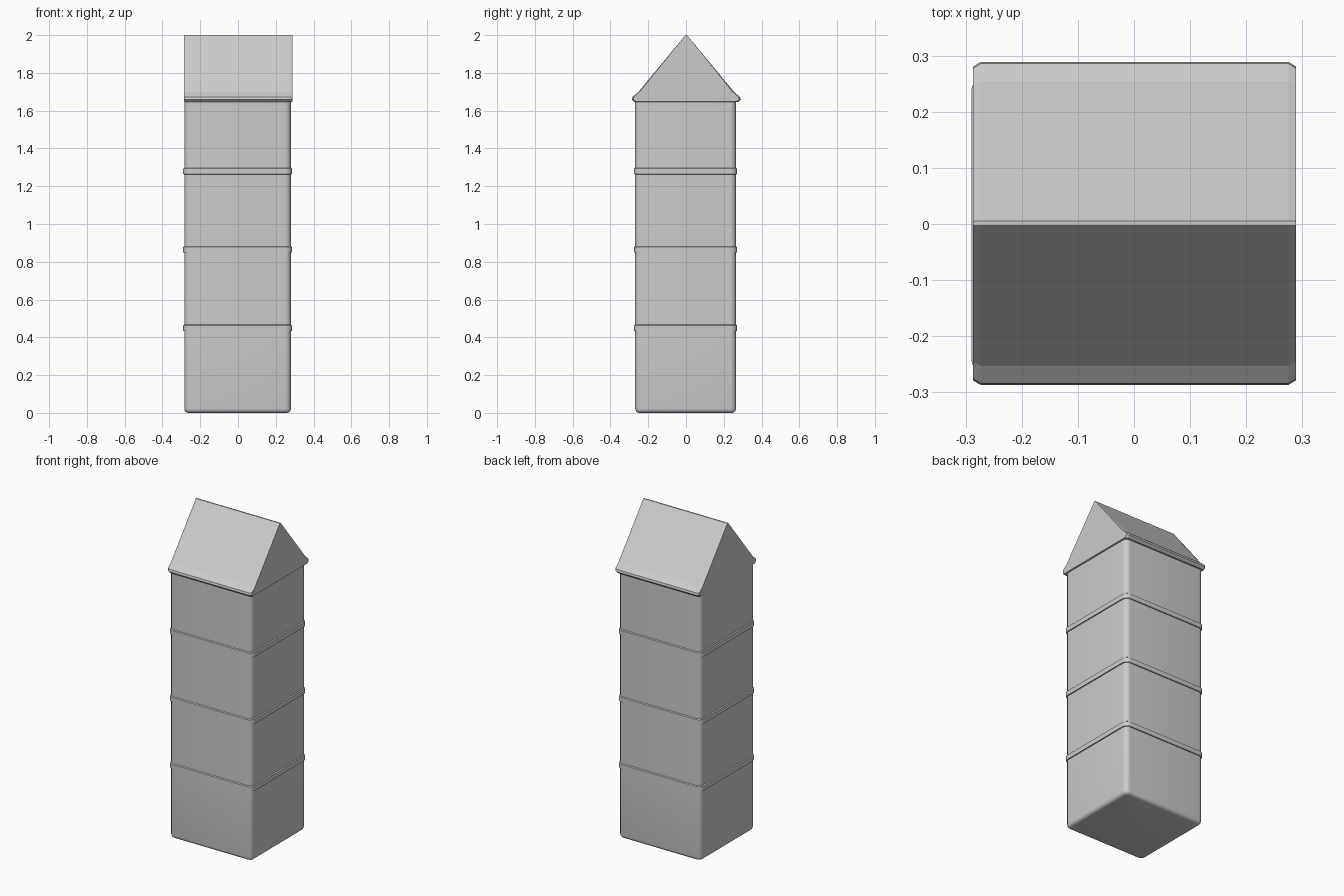
import bpy, bmesh, math

if "Cube" in bpy.data.objects:
    bpy.data.objects.remove(bpy.data.objects["Cube"])


def loft(name, rings):
    """Skin a closed mesh through a list of equal-length point rings."""
    bm = bmesh.new()
    loops = [[bm.verts.new(p) for p in ring] for ring in rings]
    n = len(loops[0])
    for a, b in zip(loops, loops[1:]):
        for i in range(n):
            j = (i + 1) % n
            bm.faces.new((a[i], a[j], b[j], b[i]))
    bm.faces.new(loops[0][::-1])
    bm.faces.new(loops[-1])
    bmesh.ops.recalc_face_normals(bm, faces=bm.faces)
    mesh = bpy.data.meshes.new(name)
    bm.to_mesh(mesh)
    bm.free()
    obj = bpy.data.objects.new(name, mesh)
    bpy.context.collection.objects.link(obj)
    return obj


def rounded_rect(offset, z, hx=0.282, hy=0.267, r=0.03, steps=6):
    """Horizontal rounded rectangle, grown outward by offset."""
    pts = []
    for k, (sx, sy) in enumerate(((1, 1), (-1, 1), (-1, -1), (1, -1))):
        for i in range(steps + 1):
            a = math.radians(90 * (k + i / steps))
            pts.append((-0.002 + sx * (hx - r) + (r + offset) * math.cos(a),
                        -0.002 + sy * (hy - r) + (r + offset) * math.sin(a), z))
    return pts


# Tower body: rounded foot, then walls with three raised bands
foot = 0.022
profile = []
for i in range(6):
    a = math.radians(18 * i)
    profile.append((foot * (math.sin(a) - 1), foot * (1 - math.cos(a))))
for z in (0.45, 0.865, 1.28):
    profile += [(0, z - 0.017), (0.006, z - 0.016),
                (0.006, z + 0.013), (0, z + 0.017)]
profile.append((0, 1.65))
body = loft("tower_body", [rounded_rect(o, z) for o, z in profile])
bpy.context.view_layer.objects.active = body
body.select_set(True)
bpy.ops.object.shade_smooth_by_angle(angle=math.radians(30))

# Gable roof: half section mirrored, with chamfered gable edges
half = [(0.274, 1.645), (0.288, 1.658), (0.285, 1.672), (0.254, 1.698), (0.004, 2.0)]
section = half + [(-y, z) for y, z in reversed(half)]


def roof_ring(x, scale):
    return [(0.001 + x, 0.001 + y * scale,
             z if z > 1.99 else 1.75 + (z - 1.75) * scale) for y, z in section]


loft("gable_roof", [roof_ring(-0.288, 0.97), roof_ring(-0.274, 1),
                    roof_ring(0.274, 1), roof_ring(0.288, 0.97)])
